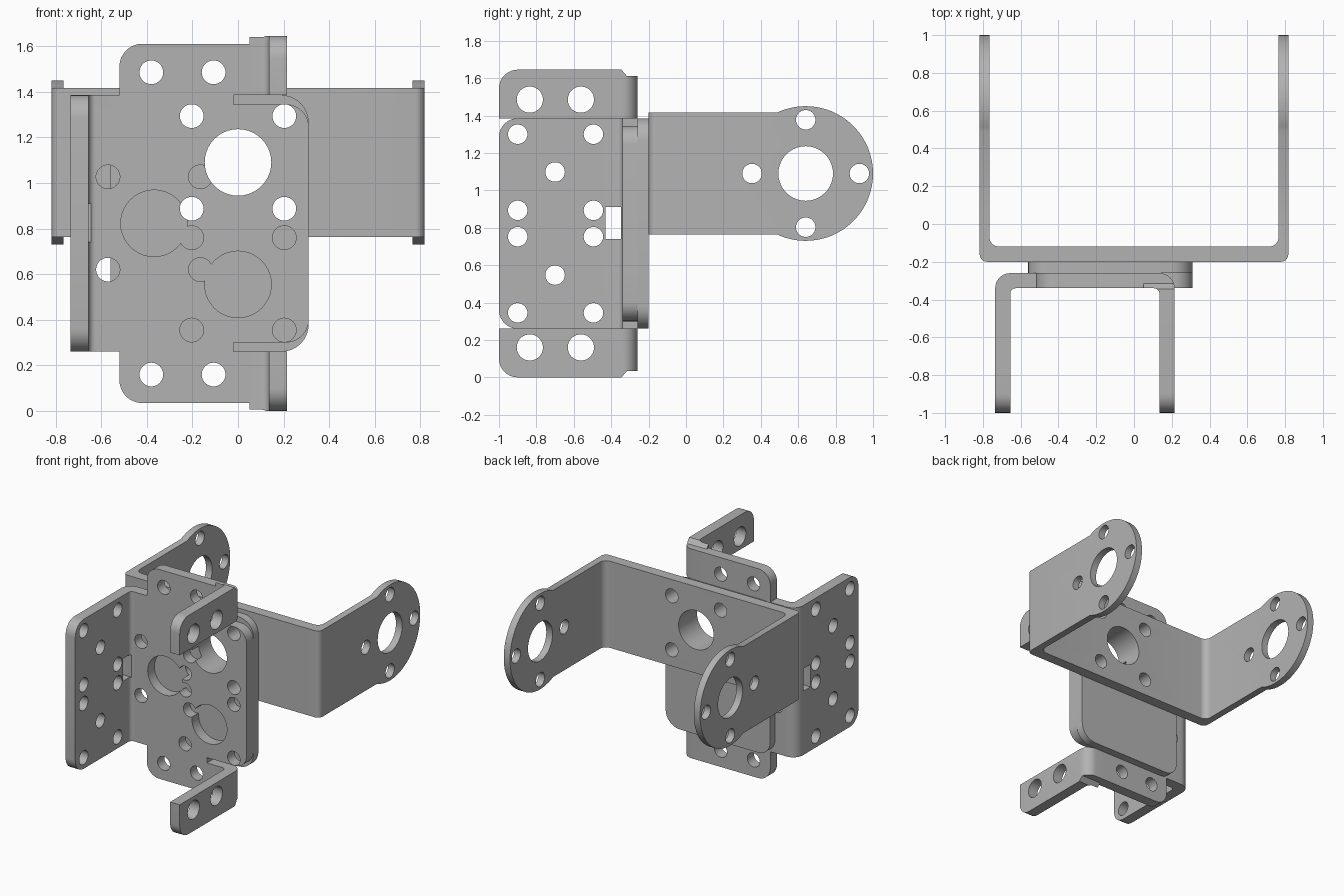
import bpy, bmesh
from math import cos, sin, pi, acos, asin, tan
from mathutils import Vector

if "Cube" in bpy.data.objects:
    bpy.data.objects.remove(bpy.data.objects["Cube"])

steel = bpy.data.materials.new("grey_steel")
steel.use_nodes = True
GREY = (0.45, 0.45, 0.45, 1)
steel.diffuse_color = GREY
steel.node_tree.nodes["Principled BSDF"].inputs["Base Color"].default_value = GREY

TOP = 1.645                      # overall height
T_LOW, T_HIGH = 0.26, 1.385      # height range of the main plate


def flip(z):
    return TOP - z


def fillet(points, steps=8):
    """Round the corners of a polygon given as (u, v) or (u, v, radius)."""
    out = []
    for i, p in enumerate(points):
        c = Vector(p[:2])
        if len(p) < 3:
            out.append(c)
            continue
        a = (Vector(points[i - 1][:2]) - c).normalized()
        b = (Vector(points[(i + 1) % len(points)][:2]) - c).normalized()
        half = a.angle(b) / 2
        centre = c + (a + b).normalized() * p[2] / sin(half)
        start = c + a * p[2] / tan(half) - centre
        end = c + b * p[2] / tan(half) - centre
        sweep = pi - 2 * half
        for k in range(steps + 1):
            t = k / steps
            out.append(centre + (start * sin((1 - t) * sweep) + end * sin(t * sweep)) / sin(sweep))
    return out


def prism(name, outline, axis, lo, hi):
    """Extrude an outline along x (y, z), y (x, z) or z (x, y)."""
    place = {"x": lambda u, v, w: (w, u, v),
             "y": lambda u, v, w: (u, w, v),
             "z": lambda u, v, w: (u, v, w)}[axis]
    bm = bmesh.new()
    base = [bm.verts.new(place(u, v, lo)) for u, v in outline]
    cap = [bm.verts.new(place(u, v, hi)) for u, v in outline]
    bm.faces.new(base)
    bm.faces.new(cap)
    n = len(base)
    for i in range(n):
        j = (i + 1) % n
        bm.faces.new((base[i], base[j], cap[j], cap[i]))
    bmesh.ops.recalc_face_normals(bm, faces=bm.faces)
    mesh = bpy.data.meshes.new(name)
    bm.to_mesh(mesh)
    bm.free()
    mesh.materials.append(steel)
    obj = bpy.data.objects.new(name, mesh)
    bpy.context.collection.objects.link(obj)
    return obj


def combine(obj, cutter, operation):
    cutter.hide_render = True
    mod = obj.modifiers.new("cut", "BOOLEAN")
    mod.operation, mod.object, mod.solver = operation, cutter, "EXACT"
    bpy.context.view_layer.objects.active = obj
    bpy.ops.object.modifier_apply(modifier=mod.name)
    bpy.data.objects.remove(cutter)


def drill(obj, holes, axis, lo, hi, radius):
    n = 40
    for u, v in holes:
        ring = [(u + radius * cos(2 * pi * k / n), v + radius * sin(2 * pi * k / n)) for k in range(n)]
        combine(obj, prism("drill", ring, axis, lo, hi), "DIFFERENCE")


def finish(obj):
    bpy.ops.object.select_all(action="DESELECT")
    obj.select_set(True)
    bpy.context.view_layer.objects.active = obj
    bpy.ops.object.shade_smooth_by_angle(angle=pi / 6)


SMALL, BIG = 0.052, 0.146
MID = 1.09                       # height of the pivot axis
mount = [(x, MID + dz) for x in (-0.203, 0.203) for dz in (-0.203, 0.203)]

# U-shaped bracket with round arm ends
side = [(x, y) for x, y in ((-0.817, 1), (-0.765, 1))]
u_shape = fillet([(-0.817, 1.1), (-0.817, -0.2, 0.04), (0.817, -0.2, 0.04), (0.817, 1.1),
                  (0.765, 1.1), (0.765, -0.12, 0.05), (-0.765, -0.12, 0.05), (-0.765, 1.1)])
u_bracket = prism("u_bracket", u_shape, "z", 0.7, 1.5)
R, HALF, PIVOT = 0.36, 0.326, 0.64
a0 = pi - asin(HALF / R)
arc = [(PIVOT + R * cos(a0 - 2 * a0 * k / 48), MID + R * sin(a0 - 2 * a0 * k / 48)) for k in range(49)]
arm_shape = [(-0.3, MID - HALF), (-0.3, MID + HALF)] + arc
combine(u_bracket, prism("arm_cutter", arm_shape, "x", -1, 1), "INTERSECT")
drill(u_bracket, [(PIVOT, MID)], "x", -1, 1, BIG)
drill(u_bracket, [(PIVOT + dy, MID + dz) for dy, dz in ((0.287, 0), (-0.287, 0), (0, 0.287), (0, -0.287))],
      "x", -1, 1, SMALL)
drill(u_bracket, [(0, MID)], "y", -0.3, 0, BIG)
drill(u_bracket, mount, "y", -0.3, 0, SMALL)

# spacer plate between the two brackets
spacer = prism("spacer_plate", fillet([(-0.56, T_LOW, 0.1), (0.31, T_LOW, 0.12),
                                       (0.31, T_HIGH, 0.12), (-0.56, T_HIGH, 0.1)]), "y", -0.26, -0.2)
drill(spacer, [(0, MID)], "y", -0.3, -0.1, BIG)
drill(spacer, mount, "y", -0.3, -0.1, SMALL)

# front plate with its side flange
angle_profile = fillet([(-0.735, -1), (-0.655, -1), (-0.655, -0.34, 0.03), (0.31, -0.34),
                        (0.31, -0.26), (-0.735, -0.26, 0.08)])
plate = prism("front_plate", angle_profile, "z", -0.1, 1.75)
upper = [(-0.8, T_HIGH), (-0.52, T_HIGH), (-0.52, 1.61, 0.1), (0.05, 1.61), (0.05, T_HIGH),
         (-0.02, T_HIGH), (-0.02, 1.345), (0.31, 1.345, 0.1)]
lower = [(p[0], flip(p[1]), *p[2:]) for p in reversed(upper)]
combine(plate, prism("plate_cutter", fillet(upper + lower), "y", -2, 0), "INTERSECT")
flange_shape = [(-1, T_LOW, 0.1), (-1, T_HIGH, 0.1), (-0.4, T_HIGH), (-0.4, 2), (0, 2),
                (0, -1), (-0.4, -1), (-0.4, T_LOW)]
combine(plate, prism("flange_cutter", fillet(flange_shape), "x", -2, 2), "INTERSECT")

# flange holes and the window at the bend
half_pattern = [(-0.9, 1.3), (-0.495, 1.3), (-0.7, 1.098), (-0.9, 0.893), (-0.495, 0.893)]
drill(plate, half_pattern + [(y, flip(z)) for y, z in half_pattern], "x", -0.8, -0.6, SMALL)
window = [(-0.43, 0.74), (-0.345, 0.74), (-0.345, 0.91), (-0.43, 0.91)]
combine(plate, prism("window_cutter", window, "x", -0.8, -0.645), "DIFFERENCE")

# front plate holes
lower_mount = [(x, z) for x in (-0.203, 0.203) for z in (0.355, 0.76)]
side_mount = [(x, z) for x in (-0.57, -0.165) for z in (0.62, 1.027)]
tab_holes = [(x, z) for x in (-0.38, -0.107) for z in (0.16, flip(0.16))]
drill(plate, [(0, MID), (-0.368, 0.823), (0, 0.555)], "y", -0.4, -0.2, BIG)
drill(plate, mount + lower_mount + side_mount + tab_holes, "y", -0.4, -0.2, SMALL)

# bent tabs above and below
tab_profile = fillet([(0.05, -0.34), (0.135, -0.34, 0.03), (0.135, -1), (0.215, -1),
                      (0.215, -0.26, 0.08), (0.05, -0.26)])
tab_side = fillet([(-1, 1.3), (-1, TOP, 0.1), (-0.345, TOP), (-0.315, 1.61), (-0.2, 1.61), (-0.2, 1.3)])
tabs = []
for name, mirror in (("upper_tab", lambda z: z), ("lower_tab", flip)):
    lo, hi = sorted((mirror(T_HIGH), mirror(1.7)))
    tab = prism(name, tab_profile, "z", lo, hi)
    combine(tab, prism("tab_cutter", [(y, mirror(z)) for y, z in tab_side], "x", -1, 1), "INTERSECT")
    drill(tab, [(y, mirror(1.485)) for y in (-0.835, -0.562)], "x", 0.1, 0.3, 0.07)
    tabs.append(tab)

for part in [u_bracket, spacer, plate] + tabs:
    finish(part)
